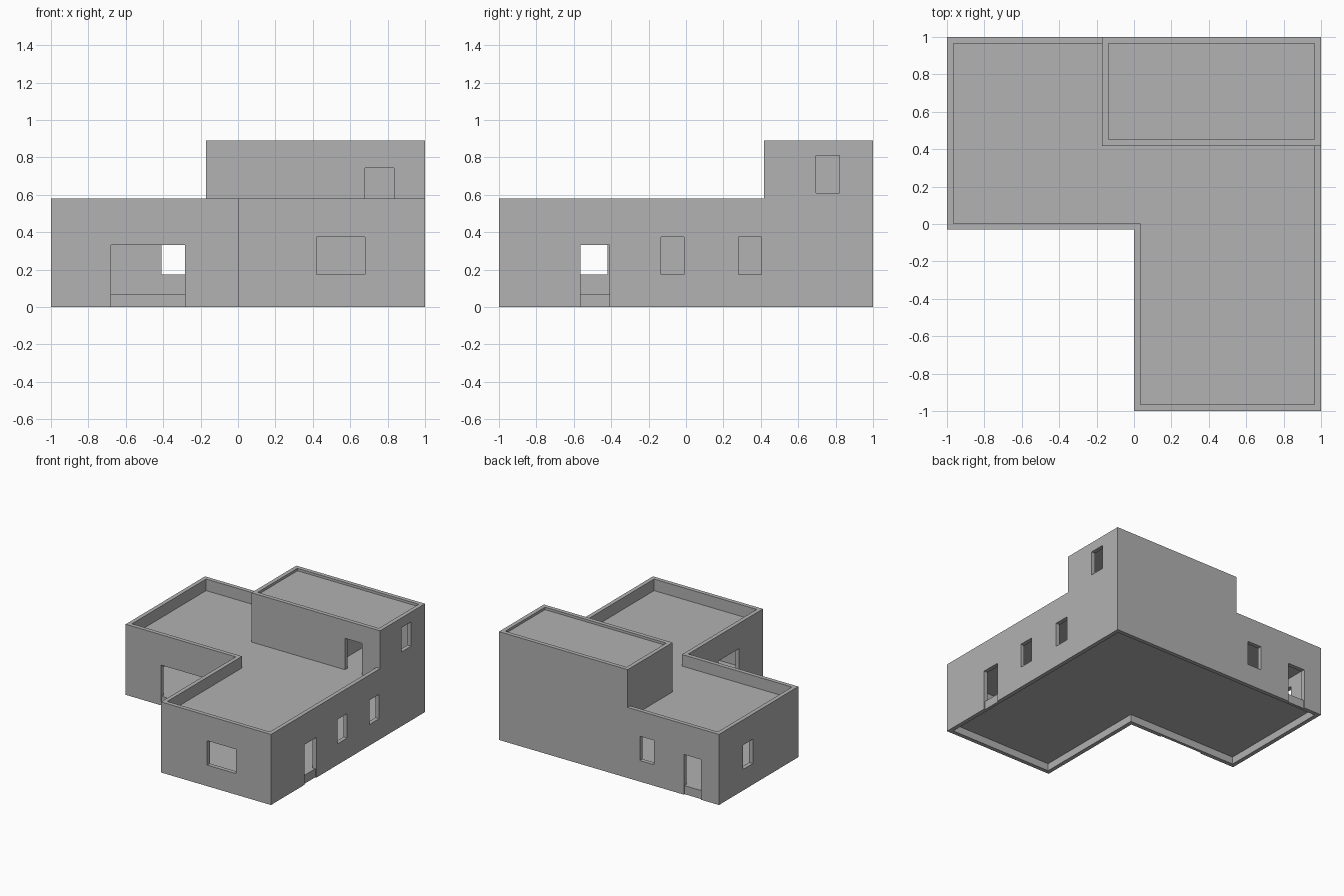
import bpy
import bmesh

if "Cube" in bpy.data.objects:
    bpy.data.objects.remove(bpy.data.objects["Cube"], do_unlink=True)

# Plain grey plaster
GREY = (0.445, 0.445, 0.445, 1)
plaster = bpy.data.materials.new("grey_plaster")
plaster.use_nodes = True
plaster.diffuse_color = GREY
plaster.node_tree.nodes["Principled BSDF"].inputs["Base Color"].default_value = GREY

T = 0.034                          # wall thickness
FLOOR, ROOF, PARAPET, TOP = 0.07, 0.485, 0.58, 0.89
WING_Y, UP_X, UP_Y = -0.03, -0.17, 0.417


def prism(name, outline, z0, z1):
    """Closed solid raised from a plan outline."""
    bm = bmesh.new()
    base = bm.faces.new([bm.verts.new((x, y, z0)) for x, y in outline])
    res = bmesh.ops.extrude_face_region(bm, geom=[base])
    top = [v for v in res["geom"] if isinstance(v, bmesh.types.BMVert)]
    bmesh.ops.translate(bm, verts=top, vec=(0, 0, z1 - z0))
    bmesh.ops.recalc_face_normals(bm, faces=bm.faces)
    mesh = bpy.data.meshes.new(name)
    bm.to_mesh(mesh)
    bm.free()
    mesh.materials.append(plaster)
    ob = bpy.data.objects.new(name, mesh)
    bpy.context.scene.collection.objects.link(ob)
    return ob


def rect(x0, x1, y0, y1):
    return [(x0, y0), (x1, y0), (x1, y1), (x0, y1)]


def l_plan(t):
    """L-shaped plan, moved inwards by t."""
    return [(-1 + t, WING_Y + t), (t, WING_Y + t), (t, -1 + t),
            (1 - t, -1 + t), (1 - t, 1 - t), (-1 + t, 1 - t)]


def combine(target, tool, operation):
    mod = target.modifiers.new(operation, 'BOOLEAN')
    mod.operation = operation
    mod.solver = 'EXACT'
    mod.object = tool
    bpy.context.view_layer.objects.active = target
    bpy.ops.object.modifier_apply(modifier=mod.name)
    bpy.data.objects.remove(tool, do_unlink=True)


def carve(outline, z0, z1):
    combine(house, prism("cutter", outline, z0, z1), 'DIFFERENCE')


def opening(axis, wall, inward, a, b, z0, z1, depth=T + 0.01):
    """Hole in a wall lying at a constant x or y."""
    lo, hi = sorted((wall - inward * 0.01, wall + inward * depth))
    carve(rect(lo, hi, a, b) if axis == 'x' else rect(a, b, lo, hi), z0, z1)


# Main L-shaped storey with the upper storey on its back corner
house = prism("house_shell", l_plan(0), 0, PARAPET)
combine(house, prism("upper_storey", rect(UP_X, 1, UP_Y, 1), 0.3, TOP), 'UNION')

# Recess under the floor slab, and the ground floor room
carve(l_plan(T), -0.1, FLOOR - 0.01)
carve(l_plan(T), FLOOR, ROOF - 0.035)

# Terrace behind the parapet
i = 1 - T
carve([(-i, WING_Y + T), (T, WING_Y + T), (T, -i), (i, -i), (i, UP_Y),
       (UP_X, UP_Y), (UP_X, i), (-i, i)], ROOF, 1.2)

# Upper rooms either side of a partition, and the shallow upper roof tray
for x0, x1 in ((UP_X + T, 0.53), (0.565, i)):
    carve(rect(x0, x1, UP_Y + T, i), ROOF, TOP - 0.055)
carve(rect(UP_X + T, i, UP_Y + T, i), TOP - 0.02, 1.2)

# Windows
SILL, HEAD = 0.173, 0.373
for axis, wall, inward, a, b in (
        ('y', -1, 1, 0.42, 0.68),
        ('x', 1, -1, -0.135, -0.01),
        ('x', 1, -1, 0.28, 0.405),
        ('x', 0, 1, -0.69, -0.42),
        ('x', -1, 1, 0.56, 0.69),
        ('y', 1, -1, -0.41, -0.28)):
    opening(axis, wall, inward, a, b, SILL, HEAD)
opening('x', 1, -1, 0.695, 0.82, 0.61, 0.81)

# Ground floor doors, each with a slightly set back threshold
for axis, wall, inward, a, b in (
        ('y', WING_Y, 1, -0.68, -0.283),
        ('x', 1, -1, -0.565, -0.41),
        ('y', 1, -1, -0.835, -0.68)):
    opening(axis, wall, inward, a, b, FLOOR, 0.33)
    opening(axis, wall, inward, a, b, -0.1, FLOOR + 0.001, 0.01)

# Terrace door
opening('y', UP_Y, 1, 0.68, 0.835, ROOF, 0.743)
